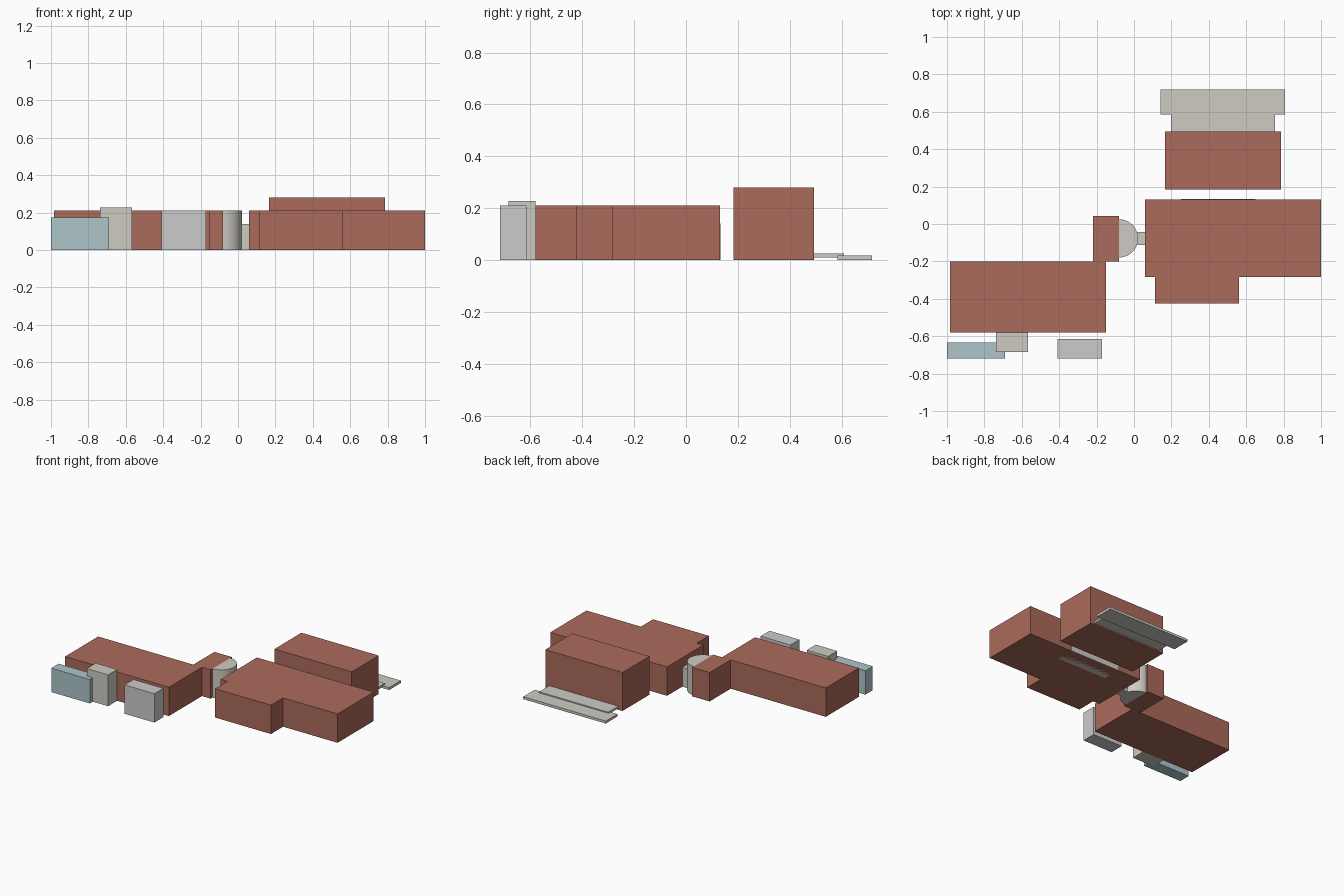
import bpy, bmesh, math

if "Cube" in bpy.data.objects:
    bpy.data.objects.remove(bpy.data.objects["Cube"])


def material(name, rgb):
    m = bpy.data.materials.new(name)
    m.diffuse_color = (*rgb, 1.0)
    m.use_nodes = True
    m.node_tree.nodes["Principled BSDF"].inputs["Base Color"].default_value = m.diffuse_color
    return m


BRICK = material("brick", (0.41, 0.145, 0.105))
STONE = material("pale_stone", (0.62, 0.60, 0.55))
METAL = material("cool_grey", (0.55, 0.56, 0.58))
GLASS = material("blue_glass", (0.42, 0.56, 0.59))


def extrude(name, outline, z0, z1, mat):
    """Prism from a counter-clockwise plan outline."""
    bm = bmesh.new()
    face = bm.faces.new([bm.verts.new((x, y, z0)) for x, y in outline])
    geom = bmesh.ops.extrude_face_region(bm, geom=[face])["geom"]
    top = [v for v in geom if isinstance(v, bmesh.types.BMVert)]
    bmesh.ops.translate(bm, verts=top, vec=(0, 0, z1 - z0))
    bmesh.ops.recalc_face_normals(bm, faces=bm.faces)
    mesh = bpy.data.meshes.new(name)
    bm.to_mesh(mesh)
    bm.free()
    mesh.materials.append(mat)
    obj = bpy.data.objects.new(name, mesh)
    bpy.context.collection.objects.link(obj)
    return obj


def box(name, x0, x1, y0, y1, z0, z1, mat):
    return extrude(name, [(x0, y0), (x1, y0), (x1, y1), (x0, y1)], z0, z1, mat)


# Brick building wings
box("left_wing", -0.985, -0.15, -0.58, -0.20, 0, 0.21, BRICK)
box("link_block", -0.22, -0.08, -0.20, 0.043, 0, 0.21, BRICK)
box("right_wing", 0.06, 1.0, -0.284, 0.132, 0, 0.21, BRICK)
box("right_wing_front_bay", 0.113, 0.562, -0.424, -0.284, 0, 0.21, BRICK)
box("rear_hall", 0.165, 0.786, 0.184, 0.494, 0, 0.28, BRICK)

# Rounded stair turret and the low passage to the right wing
arc = [(-0.08 + 0.102 * math.cos(a), -0.077 + 0.102 * math.sin(a))
       for a in (math.pi * (i / 24 - 0.5) for i in range(25))]
turret = extrude("half_round_turret", arc, 0, 0.21, STONE)
bpy.context.view_layer.objects.active = turret
turret.select_set(True)
bpy.ops.object.shade_smooth_by_angle(angle=math.radians(30))
box("low_passage", 0.018, 0.06, -0.111, -0.043, 0, 0.14, STONE)

# Lobby set flush in the back wall of the right wing
box("rear_lobby", 0.25, 0.65, 0.0, 0.134, 0, 0.14, STONE)

# Blocks along the front of the left wing
box("entrance_tower", -0.738, -0.566, -0.684, -0.58, 0, 0.228, STONE)
box("glass_porch", -1.0, -0.69, -0.718, -0.633, 0, 0.174, GLASS)
box("service_block", -0.41, -0.17, -0.718, -0.615, 0, 0.21, METAL)

# Terrace slabs behind the rear hall
box("upper_terrace", 0.199, 0.755, 0.494, 0.609, 0.01, 0.026, STONE)
box("lower_terrace", 0.143, 0.807, 0.585, 0.718, 0, 0.018, STONE)
